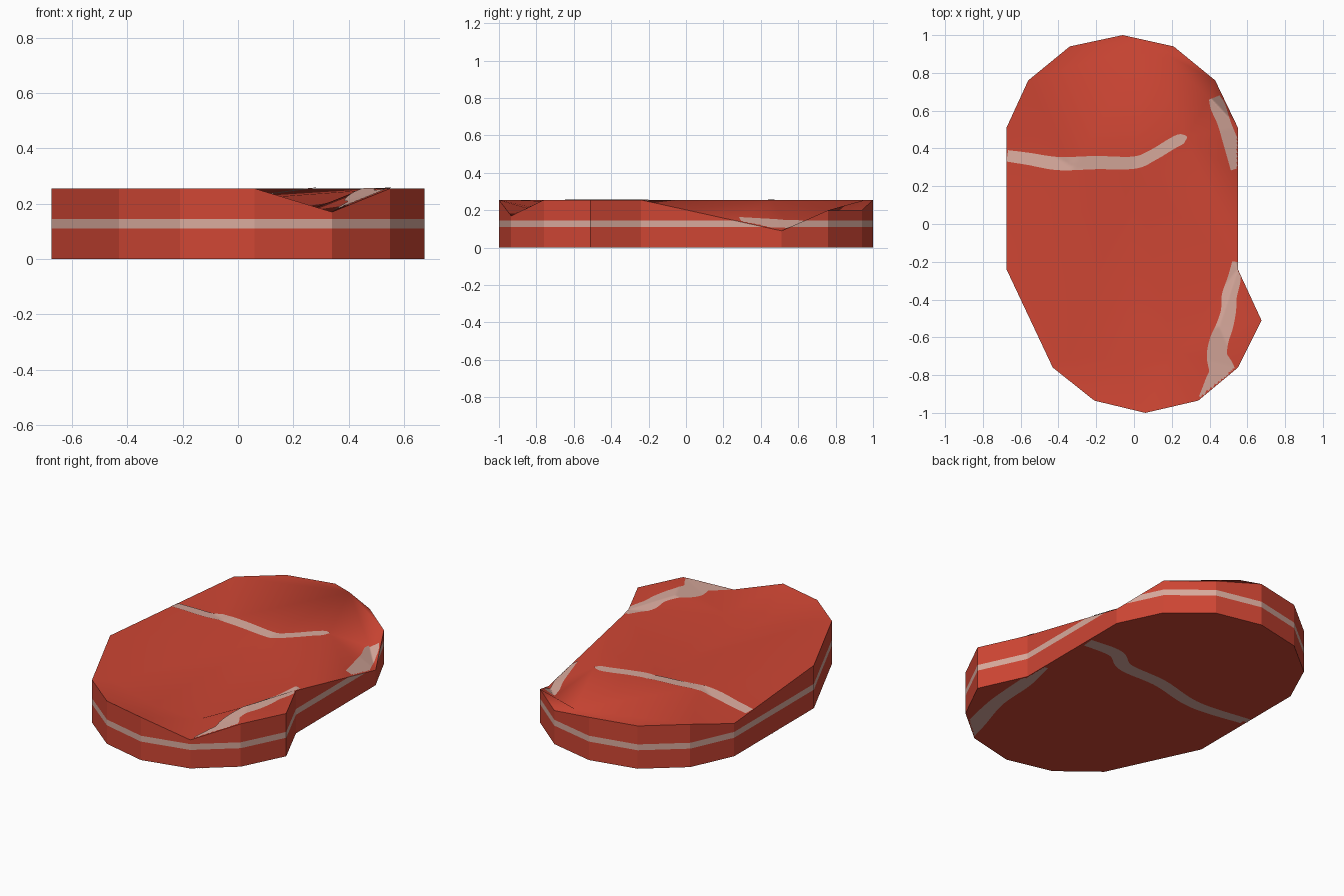
import bpy, bmesh
from mathutils import Vector
from mathutils.bvhtree import BVHTree
from mathutils.geometry import delaunay_2d_cdt

cube = bpy.data.objects.get("Cube")
if cube:
    bpy.data.objects.remove(cube, do_unlink=True)

THICK = 0.255
BAND = (0.11, 0.145)
LIFT = 0.003


def material(name, rgb):
    m = bpy.data.materials.new(name)
    m.use_nodes = True
    m.diffuse_color = (*rgb, 1)
    m.node_tree.nodes["Principled BSDF"].inputs["Base Color"].default_value = (*rgb, 1)
    return m


RED = material("meat_red", (0.62, 0.061, 0.034))
PALE = material("fat_pale", (0.69, 0.4, 0.335))


def add_object(name, bm, mats):
    mesh = bpy.data.meshes.new(name)
    bm.to_mesh(mesh)
    bm.free()
    for m in mats:
        mesh.materials.append(m)
    ob = bpy.data.objects.new(name, mesh)
    bpy.context.collection.objects.link(ob)
    return ob


# Slab outline, counter-clockwise from the back
outline = [(-.06, 1), (-.34, .94), (-.56, .76), (-.675, .51), (-.675, -.24),
           (-.43, -.76), (-.21, -.935), (.06, -1), (.34, -.935), (.55, -.76),
           (.675, -.51), (.55, -.24), (.55, .51), (.43, .76), (.21, .94)]
low_rim = {3: .195, 8: .17, 12: .09, 13: .2, 14: .2}
n = len(outline)

# Bumps and dents of the top skin, and the creases that join them to the rim
relief = {"front_dent": (.21, -.67, .158), "front_valley": (-.05, -.73, .195),
          "front_left": (-.34, -.69, .245), "front_bump": (.45, -.54, .253),
          "back_dent": (.40, .67, .13), "back_bump": (.065, .955, THICK),
          "ridge": (.28, .46, THICK), "middle": (0, .27, .215),
          "left": (-.32, .3, .238)}
names = list(relief)
creases = [("back_bump", 2), ("back_bump", 13), ("back_bump", "ridge"), ("ridge", 11),
           ("ridge", "back_dent"), ("middle", "front_valley"),
           ("front_dent", "front_valley"), ("front_valley", "front_left"),
           ("front_left", 5), ("front_dent", 7), ("front_dent", 8),
           ("front_dent", "front_bump")]


def index(key):
    return n + names.index(key) if isinstance(key, str) else key


bm = bmesh.new()
bottom = [bm.verts.new((x, y, 0)) for x, y in outline]
top = [bm.verts.new((x, y, low_rim.get(i, THICK))) for i, (x, y) in enumerate(outline)]
top += [bm.verts.new(p) for p in relief.values()]

# Uneven top skin, triangulated inside the outline
flat = [Vector(v.co.xy) for v in top]
folds = [(index(a), index(b)) for a, b in creases]
_, _, tris, origin, _, _ = delaunay_2d_cdt(flat, folds, [list(range(n))], 1, 1e-5)
for t in tris:
    f = bm.faces.new([top[origin[i][0]] for i in t])
    f.normal_update()
    if f.normal.z < 0:
        f.normal_flip()
    f.smooth = True
bm.normal_update()
skin = BVHTree.FromBMesh(bm)

bm.faces.new(bottom[::-1])
walls = []
for i in range(n):
    j = (i + 1) % n
    walls.append(bm.faces.new((bottom[i], bottom[j], top[j], top[i])))

# Fat band cut into the walls
for z in BAND:
    edges = {e for f in walls for e in f.edges}
    verts = {v for f in walls for v in f.verts}
    bmesh.ops.bisect_plane(bm, geom=[*walls, *edges, *verts], dist=1e-5,
                           plane_co=(0, 0, z), plane_no=(0, 0, 1))
    bm.normal_update()
    walls = [f for f in bm.faces if abs(f.normal.z) < 0.01]
for f in walls:
    if BAND[0] < f.calc_center_median().z < BAND[1]:
        f.material_index = 1
add_object("meat_slab", bm, [RED, PALE])


def spline(points, steps=14):
    """Smooth curve through (x, y, width) points."""
    p = [Vector(q) for q in points]
    p = [2 * p[0] - p[1]] + p + [2 * p[-1] - p[-2]]
    out = []
    for a, b, c, d in zip(p, p[1:], p[2:], p[3:]):
        for k in range(steps):
            t = k / steps
            out.append(b + (c - a) * t / 2 + (2 * a - 5 * b + 4 * c - d) * t * t / 2
                       + (3 * b - a - 3 * c + d) * t ** 3 / 2)
    return out + [p[-2]]


def inside(x, y):
    hit = False
    for (ax, ay), (bx, by) in zip(outline, outline[1:] + outline[:1]):
        if (ay > y) != (by > y) and x < ax + (y - ay) / (by - ay) * (bx - ax):
            hit = not hit
    return hit


def fat_streak(name, points, under=False, across=12):
    """Thin fat ribbon laid on the top skin or on the underside."""
    path = spline(points)
    bm = bmesh.new()
    rows = []
    for i, p in enumerate(path):
        d = (path[min(i + 1, len(path) - 1)] - path[max(i - 1, 0)]).xy.normalized()
        row = []
        for k in range(across + 1):
            s = (k / across - 0.5) * max(p.z, 0.004)
            x, y = p.x - d.y * s, p.y + d.x * s
            spot = None
            if inside(x, y):
                z = -0.002
                if not under:
                    hit = skin.ray_cast(Vector((x, y, 1)), Vector((0, 0, -1)))[0]
                    z = hit.z + LIFT if hit else THICK
                spot = bm.verts.new((x, y, z))
            row.append(spot)
        rows.append(row)
    for r, s in zip(rows, rows[1:]):
        for k in range(across):
            quad = [r[k], s[k], s[k + 1], r[k + 1]]
            if all(quad):
                f = bm.faces.new(quad[::-1] if under else quad)
                f.smooth = True
    loose = [v for v in bm.verts if not v.link_faces]
    bmesh.ops.delete(bm, geom=loose, context='VERTS')
    add_object(name, bm, [PALE])


# Streaks on the top
fat_streak("top_streak_middle", [(-.7, .365, .06), (-.56, .345, .065), (-.4, .32, .07),
                                 (-.2, .325, .07), (0, .325, .065), (.1, .365, .06),
                                 (.2, .425, .06), (.25, .45, .055), (.28, .462, .01)])
fat_streak("top_streak_back", [(.425, .67, .06), (.445, .62, .08), (.475, .54, .07),
                               (.51, .44, .08), (.56, .3, .1)])
fat_streak("top_streak_front", [(.54, -.2, .04), (.53, -.29, .07), (.505, -.38, .08),
                                (.5, -.46, .08), (.48, -.54, .09), (.45, -.62, .1),
                                (.44, -.7, .11), (.465, -.78, .14), (.45, -.86, .16),
                                (.4, -.96, .14)])

# Streaks on the underside
fat_streak("under_streak_middle", [(.57, .25, .07), (.35, .26, .08), (.21, .18, .08),
                                   (-.04, .17, .075), (-.34, .11, .07), (-.7, .155, .06)],
           under=True)
fat_streak("under_streak_front", [(.55, -.1, .05), (.52, -.3, .08), (.5, -.56, .08),
                                  (.44, -.8, .1), (.4, -.95, .1)], under=True)
